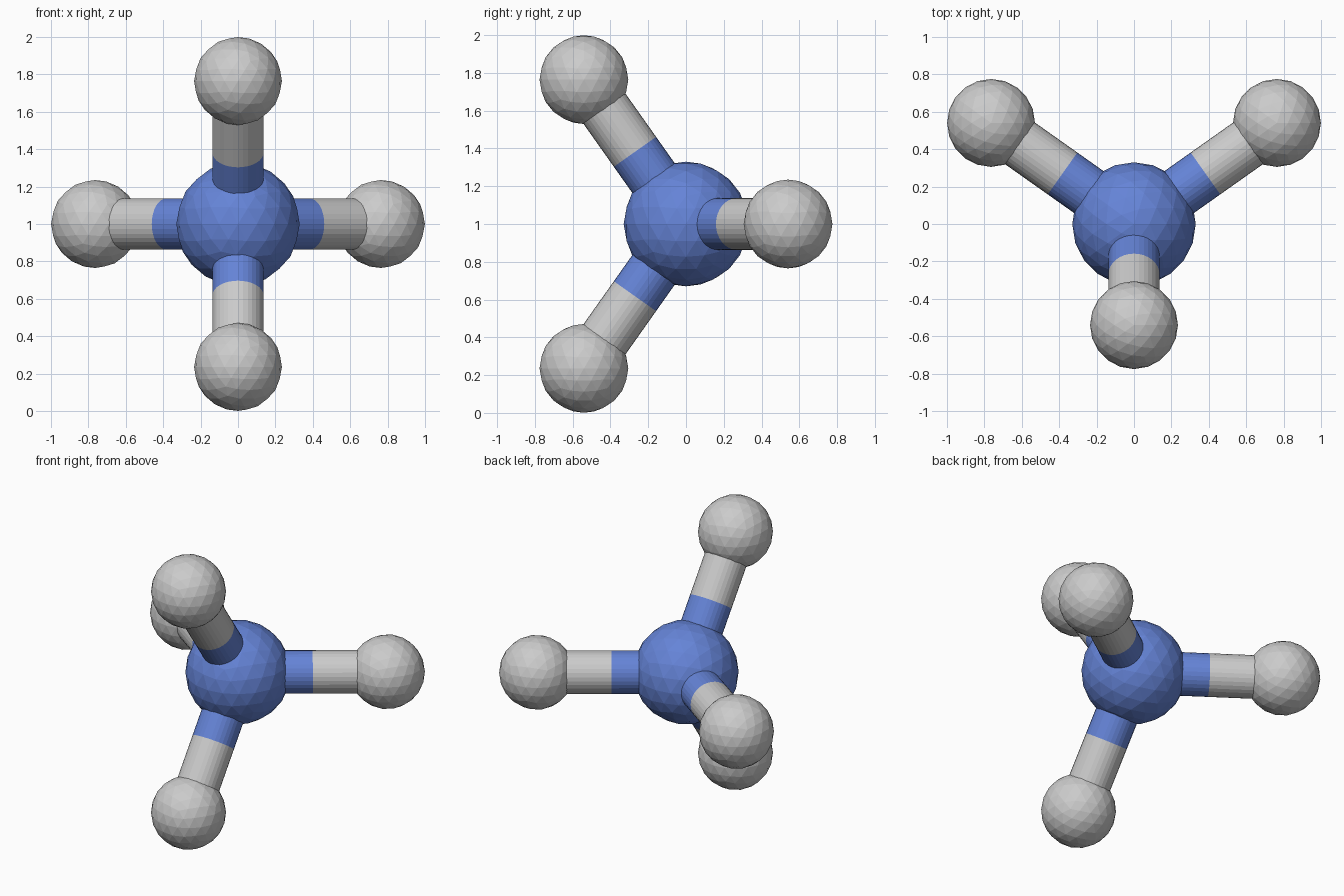
import bpy
from mathutils import Vector

if "Cube" in bpy.data.objects:
    bpy.data.objects.remove(bpy.data.objects["Cube"])

CENTRE = Vector((0, 0, 1.0))
REACH = 0.936      # distance between atom centres
BOND_R = 0.137

blue = bpy.data.materials.new("blue")
blue.diffuse_color = (0.13, 0.23, 0.68, 1)
blue.use_nodes = True
blue.node_tree.nodes["Principled BSDF"].inputs["Base Color"].default_value = blue.diffuse_color


def ball(name, pos, radius, mat=None):
    bpy.ops.mesh.primitive_ico_sphere_add(subdivisions=3, radius=radius, location=pos)
    ob = bpy.context.object
    ob.name = name
    if mat:
        ob.data.materials.append(mat)


def rod(name, a, b, mat=None):
    d = b - a
    bpy.ops.mesh.primitive_cylinder_add(vertices=32, radius=BOND_R, depth=d.length,
                                        location=(a + b) / 2)
    ob = bpy.context.object
    ob.name = name
    ob.rotation_euler = d.to_track_quat('Z', 'Y').to_euler()
    if mat:
        ob.data.materials.append(mat)


# Central atom
ball("central_atom", CENTRE, 0.33, blue)

# Four tetrahedral arms: two-tone bond plus outer atom
h, v = (2 / 3) ** 0.5, (1 / 3) ** 0.5
arms = {"left": (-h, v, 0), "right": (h, v, 0), "upper": (0, -v, h), "lower": (0, -v, -h)}
for side, direction in arms.items():
    end = CENTRE + Vector(direction) * REACH
    mid = (CENTRE + end) / 2
    rod(side + "_inner_bond", CENTRE, mid, blue)
    rod(side + "_outer_bond", mid, end)
    ball(side + "_outer_atom", end, 0.235)
